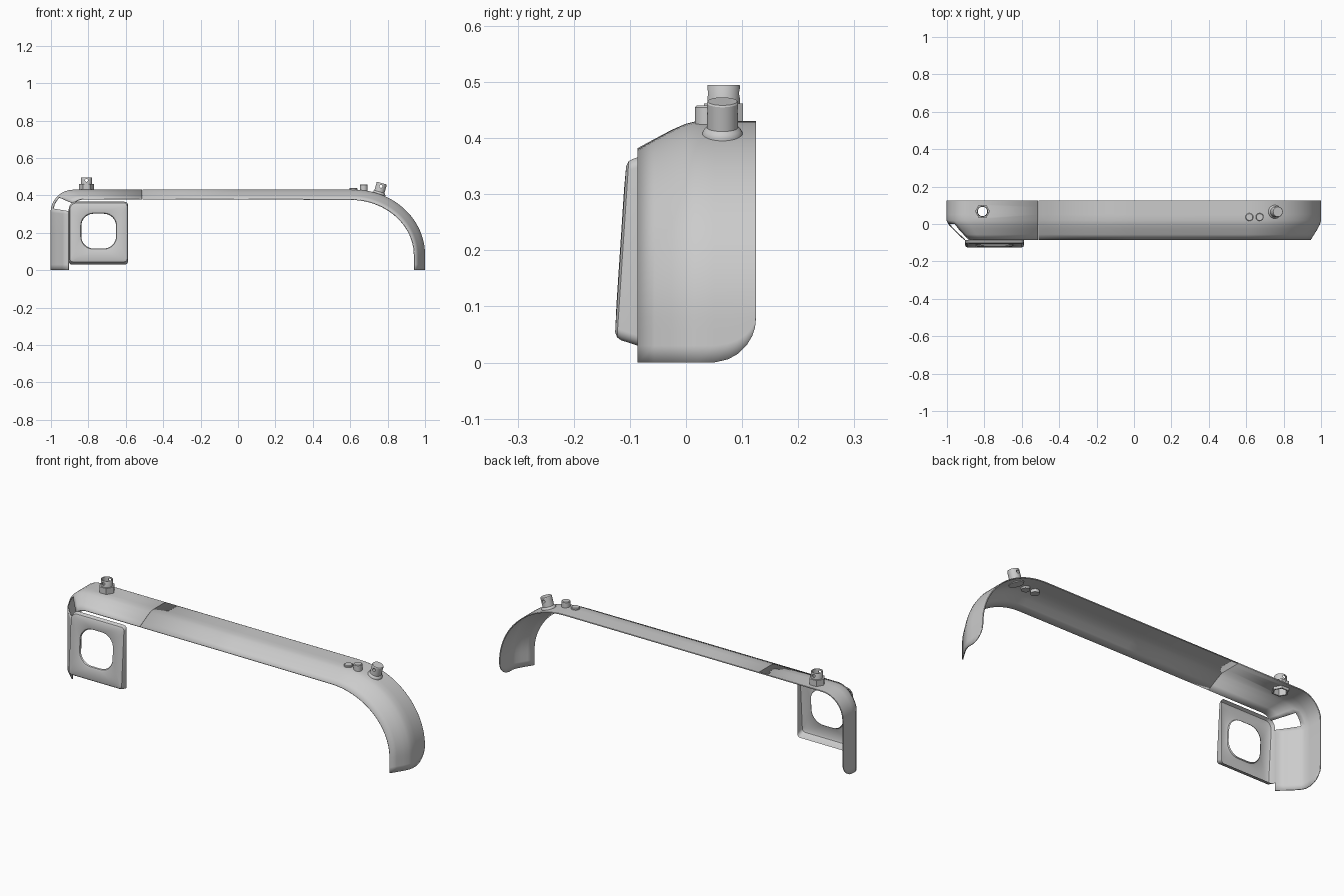
import bpy, bmesh, math
from mathutils import Matrix, Vector

if "Cube" in bpy.data.objects:
    bpy.data.objects.remove(bpy.data.objects["Cube"])


def finish(bm, name, smooth=True):
    me = bpy.data.meshes.new(name)
    bm.to_mesh(me)
    bm.free()
    ob = bpy.data.objects.new(name, me)
    bpy.context.collection.objects.link(ob)
    bpy.ops.object.select_all(action='DESELECT')
    ob.select_set(True)
    bpy.context.view_layer.objects.active = ob
    if smooth:
        bpy.ops.object.shade_smooth_by_angle(angle=math.radians(32))
    return ob


def apply(ob, mod):
    bpy.ops.object.select_all(action='DESELECT')
    ob.select_set(True)
    bpy.context.view_layer.objects.active = ob
    bpy.ops.object.modifier_apply(modifier=mod.name)


def cut(ob, cutter):
    m = ob.modifiers.new("cut", 'BOOLEAN')
    m.operation, m.solver, m.object = 'DIFFERENCE', 'EXACT', cutter
    apply(ob, m)
    bpy.data.objects.remove(cutter)


def lathe(name, prof, loc, n=32, tilt=0, closed=False, smooth=True):
    """Spin (radius, height) points; a closed profile makes a tube."""
    bm = bmesh.new()
    rings = [[bm.verts.new((r * math.cos(2 * math.pi * i / n),
                            r * math.sin(2 * math.pi * i / n), z))
              for i in range(n)] for r, z in prof]
    pairs = list(zip(rings, rings[1:] + rings[:1])) if closed else list(zip(rings, rings[1:]))
    for a, b in pairs:
        for i in range(n):
            j = (i + 1) % n
            bm.faces.new((a[i], a[j], b[j], b[i]))
    if not closed:
        bm.faces.new(rings[0][::-1])
        bm.faces.new(rings[-1])
    bmesh.ops.recalc_face_normals(bm, faces=bm.faces)
    bm.transform(Matrix.Translation(loc) @ Matrix.Rotation(tilt, 4, 'Y'))
    return finish(bm, name, smooth)


def cross_hole(ob, loc, r=0.008):
    bm = bmesh.new()
    bmesh.ops.create_cone(bm, cap_ends=True, segments=16, radius1=r, radius2=r, depth=0.2)
    bm.transform(Matrix.Translation(loc) @ Matrix.Rotation(math.pi / 2, 4, 'X'))
    cut(ob, finish(bm, "hole_cutter", False))


# Cover cross-section: y position and blend from back path to front path
SECTION = [(0.125, 0), (0.123, 0), (0.118, 0), (0.108, 0), (0.092, 0), (0.075, 0),
           (0.05, 0), (0.02, 0.0), (0.0, 0.1), (-0.025, 0.33), (-0.055, 0.66), (-0.085, 1)]


def rear_lift(y):
    d = max(0, y - 0.045)
    return 0.08 - math.sqrt(max(0, 0.08 ** 2 - d * d))


def cover(name, back, front, slot=()):
    bm = bmesh.new()
    rows = []
    for (bx, bz), (fx, fz) in zip(back, front):
        row = []
        for y, w in SECTION:
            x, z = bx + (fx - bx) * w, bz + (fz - bz) * w
            if z < 0.1:
                z += rear_lift(y) * (1 - z / 0.1)
            row.append(bm.verts.new((x, y, z)))
        rows.append(row)
    for i in range(len(rows) - 1):
        for j in range(len(SECTION) - 1):
            if i in slot and SECTION[j][1] >= 0.1:
                continue
            bm.faces.new((rows[i][j], rows[i + 1][j], rows[i + 1][j + 1], rows[i][j + 1]))
    bmesh.ops.delete(bm, geom=[v for v in bm.verts if not v.link_faces], context='VERTS')
    bmesh.ops.recalc_face_normals(bm, faces=bm.faces)
    ob = finish(bm, name)
    m = ob.modifiers.new("sheet", 'SOLIDIFY')
    m.thickness, m.offset = 0.005, 0
    apply(ob, m)
    return ob


def arc(cx, cz, rx, rz, a0, a1, n):
    return [(cx + rx * math.cos(math.radians(a0 + (a1 - a0) * i / n)),
             cz + rz * math.sin(math.radians(a0 + (a1 - a0) * i / n))) for i in range(n + 1)]


# Left cover: wall, tight corner with slot, short flat
FOOT = [0, 0.03, 0.06, 0.1, 0.2]
back = [(-1, z) for z in FOOT] + arc(-0.88, 0.308, 0.12, 0.12, 180, 90, 8) + [(-0.512, 0.428)]
front = [(-0.905, z) for z in FOOT] + arc(-0.825, 0.30, 0.08, 0.08, 180, 90, 8) + [(-0.512, 0.38)]
left_cover = cover("left_cover", back, front, slot=(6, 7, 8))

# Main cover: long flat and sweeping right curve
FOOT = [0.06, 0.03, 0]
back = [(-0.51, 0.428), (0, 0.428)] + arc(0.62, 0.08, 0.378, 0.348, 90, 0, 24) + [(0.998, z) for z in FOOT]
front = [(-0.51, 0.38), (0, 0.38)] + arc(0.6, 0.08, 0.342, 0.298, 90, 0, 24) + [(0.942, z) for z in FOOT]
cover("main_cover", back, front)


# Front window frame, a shell of rounded loops on a tilted face
def loop(x0, x1, z0, z1, radii, n=8):
    pts = []
    corners = [(x1, z1, -1, -1, 0), (x0, z1, 1, -1, 90), (x0, z0, 1, 1, 180), (x1, z0, -1, 1, 270)]
    for (cx, cz, sx, sz, a), r in zip(corners, radii):
        pts += arc(cx + sx * r, cz + sz * r, r, r, a, a + 90, n)
    return pts


def face_y(z):
    return -0.106 - 0.0205 * (0.36 - z) / 0.31


outer = (0.018, 0.04, 0.018, 0.018)
mid = (0.016, 0.036, 0.016, 0.016)
rim = (0.066,) * 4
LOOPS = [
    (loop(-0.905, -0.588, 0.030, 0.366, outer), lambda z: -0.085),
    (loop(-0.903, -0.589, 0.040, 0.363, outer), lambda z: face_y(z) + 0.011),
    (loop(-0.899, -0.592, 0.045, 0.359, mid), lambda z: face_y(z) + 0.004),
    (loop(-0.890, -0.600, 0.054, 0.350, mid), face_y),
    (loop(-0.848, -0.642, 0.106, 0.312, rim), lambda z: face_y(z) - 0.001),
    (loop(-0.841, -0.649, 0.113, 0.305, rim), lambda z: face_y(z) + 0.002),
    (loop(-0.838, -0.652, 0.116, 0.302, rim), lambda z: face_y(z) + 0.008),
]
bm = bmesh.new()
rings = [[bm.verts.new((x, f(z), z)) for x, z in pts] for pts, f in LOOPS]
for a, b in zip(rings, rings[1:]):
    for i in range(len(a)):
        j = (i + 1) % len(a)
        bm.faces.new((a[i], a[j], b[j], b[i]))
bmesh.ops.recalc_face_normals(bm, faces=bm.faces)
finish(bm, "window_frame")

# Left strap post: hex nut and thin tube over a hole in the cover
PX, PY = -0.81, 0.067
cut(left_cover, lathe("hex_cutter", [(0.036, 0.38), (0.036, 0.46)], (PX, PY, 0), 6, smooth=False))
lathe("hex_nut", [(0.040, 0.412), (0.040, 0.462), (0.033, 0.462), (0.033, 0.412)],
      (PX, PY, 0), 6, closed=True, smooth=False)
post = lathe("left_post", [(0.029, 0.45), (0.029, 0.493), (0.028, 0.495), (0.025, 0.495), (0.025, 0.45)],
             (PX, PY, 0), closed=True)
cross_hole(post, (PX, PY, 0.48))
lathe("post_collar", [(0.035, 0.455), (0.035, 0.462), (0.026, 0.462), (0.026, 0.455)],
      (PX, PY, 0), closed=True)

# Right strap post: flared foot, tilted with the curve
base, tilt = Vector((0.752, 0.065, 0.405)), math.radians(16)
right_post = lathe("right_post", [(0.036, -0.008), (0.036, 0.004), (0.033, 0.010), (0.028, 0.015),
                                  (0.028, 0.060), (0.026, 0.063)], base, tilt=tilt)
cross_hole(right_post, base + Vector((math.sin(tilt), 0, math.cos(tilt))) * 0.045)

# Two small buttons
for name, x, top in (("low_button", 0.617, 0.440), ("tall_button", 0.672, 0.458)):
    lathe(name, [(0.021, 0.41), (0.021, top - 0.003), (0.018, top)], (x, 0.037, 0), 24)
